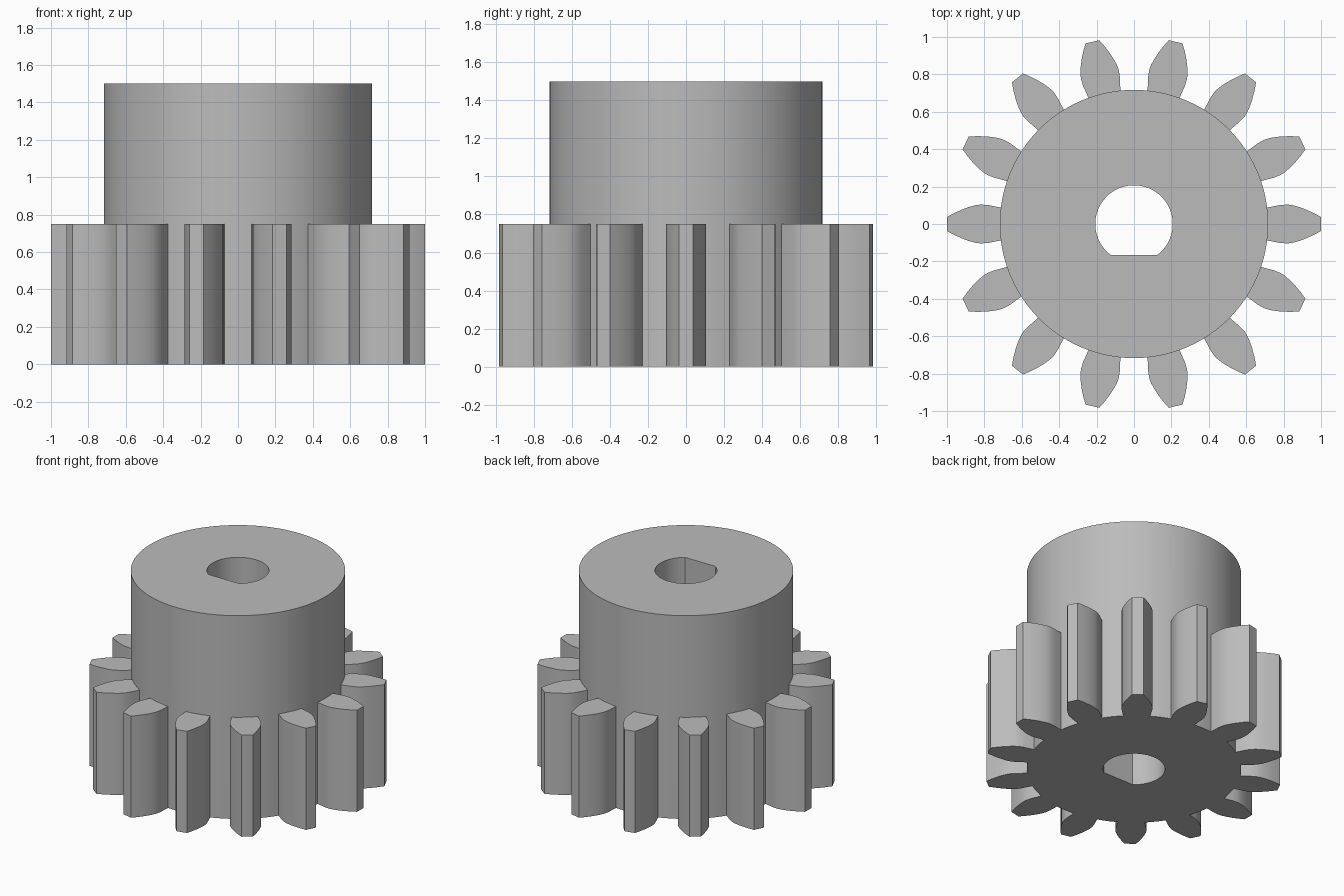
import bpy
import bmesh
from math import sin, cos, asin, pi, radians

cube = bpy.data.objects.get("Cube")
if cube:
    bpy.data.objects.remove(cube)

TEETH = 14
HUB_R, BORE_R, FLAT_Y = 0.717, 0.207, -0.165
GEAR_H, TOTAL_H = 0.75, 1.5
ROOT_HALF = 0.088
ARC = 5  # segments in each root arc and each gap arc
# One tooth flank: distance from the axis, half width
FLANK = [(0.745, 0.094), (0.78, 0.101), (0.82, 0.104), (0.85, 0.1),
         (0.885, 0.09), (0.92, 0.077), (0.96, 0.059), (0.999, 0.038)]

steel = bpy.data.materials.new("steel grey")
steel.use_nodes = True
colour = (0.5, 0.5, 0.5, 1)
steel.diffuse_color = colour
steel.node_tree.nodes["Principled BSDF"].inputs["Base Color"].default_value = colour

bm = bmesh.new()


def ring(points, z):
    return [bm.verts.new((x, y, z)) for x, y in points]


def wall(low, high, closed=True):
    """Quads between two matching rows of vertices."""
    n = len(low)
    for i in range(n if closed else n - 1):
        j = (i + 1) % n
        bm.faces.new((low[i], low[j], high[j], high[i]))


def cap(outer, inner):
    """Flat face with a hole between two closed loops."""
    edges = []
    for loop in (outer, inner):
        for a, b in zip(loop, loop[1:] + loop[:1]):
            edges.append(bm.edges.get((a, b)) or bm.edges.new((a, b)))
    bmesh.ops.triangle_fill(bm, edges=edges, use_beauty=True)


# Hub circle, divided so that every tooth root falls on its vertices
pitch = 2 * pi / TEETH
root = asin(ROOT_HALF / HUB_R)
hub = []
for t in range(TEETH):
    for start, span in ((-root, 2 * root), (root, pitch - 2 * root)):
        for i in range(ARC):
            a = t * pitch + start + span * i / ARC
            hub.append((HUB_R * cos(a), HUB_R * sin(a)))

hub_mid = ring(hub, GEAR_H)
hub_top = ring(hub, TOTAL_H)
wall(hub_mid, hub_top)

# Teeth and the gaps between them
tooth = FLANK and [(r, -w) for r, w in FLANK] + [(r, w) for r, w in reversed(FLANK)]
outline = []
count = len(hub)
for t in range(TEETH):
    c, s = cos(t * pitch), sin(t * pitch)
    profile = [(r * c - w * s, r * s + w * c) for r, w in tooth]
    first = 2 * ARC * t
    roots = [hub_mid[first + i] for i in range(ARC + 1)]
    gap_mid = [hub_mid[(first + ARC + i) % count] for i in range(ARC + 1)]
    low, high = ring(profile, 0), ring(profile, GEAR_H)
    gap_low = ring([hub[first + ARC + i] for i in range(ARC)], 0)
    root_low = ring([hub[first]], 0)
    bm.faces.new(high + roots[::-1])
    wall(root_low + low + gap_low[:1], roots[:1] + high + roots[-1:], False)
    wall(gap_low, gap_mid[:ARC], False)
    outline.append((root_low + low + gap_low, gap_mid))

# Close the last strip of each gap onto the next tooth
for t, (row, gap_mid) in enumerate(outline):
    following = outline[(t + 1) % TEETH][0][0]
    bm.faces.new((row[-1], following, gap_mid[-1], gap_mid[-2]))

# D-shaped bore right through
flat = asin(FLAT_Y / BORE_R)
steps = 64
bore = []
for i in range(steps + 1):
    a = flat + (pi - 2 * flat) * i / steps
    bore.append((BORE_R * cos(a), BORE_R * sin(a)))
bore_low, bore_top = ring(bore, 0), ring(bore, TOTAL_H)
wall(bore_low, bore_top)

# Underside and top face
cap([v for row, _ in outline for v in row], bore_low)
cap(hub_top, bore_top)
bmesh.ops.recalc_face_normals(bm, faces=bm.faces[:])

mesh = bpy.data.meshes.new("pinion_gear")
bm.to_mesh(mesh)
bm.free()
mesh.materials.append(steel)
gear = bpy.data.objects.new("pinion_gear", mesh)
bpy.context.collection.objects.link(gear)
bpy.ops.object.select_all(action='DESELECT')
gear.select_set(True)
bpy.context.view_layer.objects.active = gear
bpy.ops.object.shade_smooth_by_angle(angle=radians(25))
